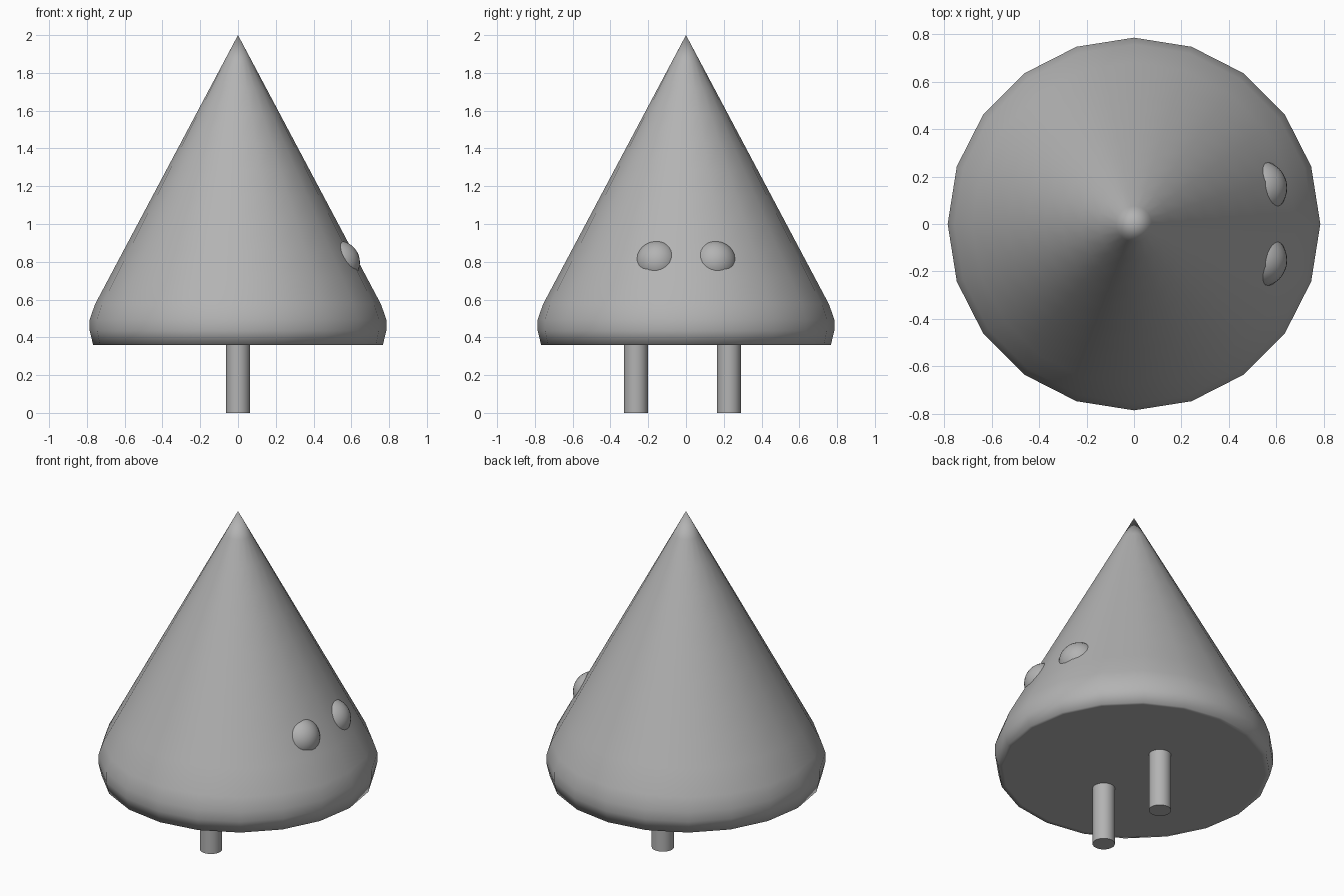
import bpy
import bmesh
import math
from mathutils import Vector

cube = bpy.data.objects.get("Cube")
if cube:
    bpy.data.objects.remove(cube, do_unlink=True)

# Single plain mid grey
grey = bpy.data.materials.new("mid grey")
grey.use_nodes = True
colour = (0.45, 0.45, 0.45, 1)
grey.diffuse_color = colour
grey.node_tree.nodes["Principled BSDF"].inputs["Base Color"].default_value = colour


def finish(obj, name, angle=40):
    obj.name = name
    obj.data.materials.append(grey)
    bpy.ops.object.select_all(action="DESELECT")
    obj.select_set(True)
    bpy.context.view_layer.objects.active = obj
    bpy.ops.object.shade_smooth_by_angle(angle=math.radians(angle))


def lathe(name, profile, sides):
    """Closed turned shape from (radius, height) rings, ending in a point."""
    bm = bmesh.new()
    rings = []
    for r, z in profile[:-1]:
        turns = [2 * math.pi * i / sides for i in range(sides)]
        rings.append([bm.verts.new((r * math.cos(t), r * math.sin(t), z)) for t in turns])
    tip = bm.verts.new((0, 0, profile[-1][1]))
    bm.faces.new(rings[0][::-1])
    for i in range(sides):
        j = (i + 1) % sides
        for low, high in zip(rings, rings[1:]):
            bm.faces.new((low[i], low[j], high[j], high[i]))
        bm.faces.new((rings[-1][i], rings[-1][j], tip))
    mesh = bpy.data.meshes.new(name)
    bm.to_mesh(mesh)
    bm.free()
    obj = bpy.data.objects.new(name, mesh)
    bpy.context.collection.objects.link(obj)
    finish(obj, name, 180)


# Cone body: flat base, soft lower rim, then evenly ringed straight slope
rim = [(0.74, 0.36), (0.767, 0.36), (0.785, 0.435), (0.785, 0.495)]
slope = [(0.757 * (1 - t / 10), 0.575 + 1.425 * t / 10) for t in range(10)]
lathe("cone_body", rim + slope + [(0, 2.0)], 20)

# Two round legs, one behind the other
for name, y in (("front_leg", -0.265), ("back_leg", 0.227)):
    bpy.ops.mesh.primitive_cylinder_add(vertices=32, radius=0.063, depth=0.4,
                                        location=(0, y, 0.2))
    finish(bpy.context.object, name)

# Shallow domed eyes, sunk into the +x side of the cone
for name, side in (("front_eye", -1), ("back_eye", 1)):
    normal = Vector((0.846, 0.243 * side, 0.47)).normalized()
    centre = Vector((0.6, 0.172 * side, 0.835)) - normal * 0.082
    bpy.ops.mesh.primitive_uv_sphere_add(segments=32, ring_count=16, radius=0.115,
                                         location=centre)
    finish(bpy.context.object, name)
